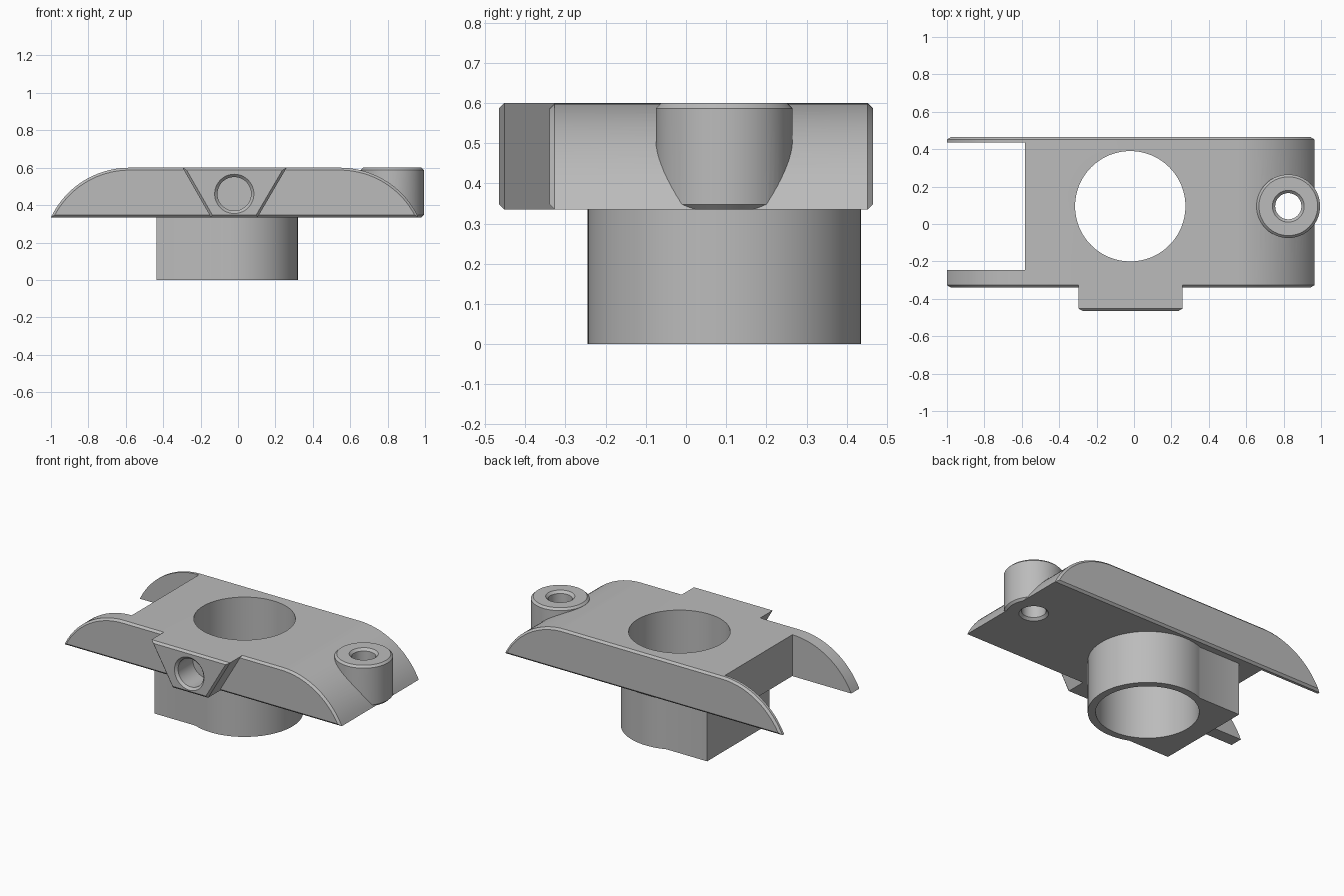
import bpy, bmesh, math
from mathutils import Vector

cube = bpy.data.objects.get("Cube")
if cube:
    bpy.data.objects.remove(cube)

# Shared sizes
BASE, TOP, EDGE = 0.335, 0.6, 0.013
BORE = Vector((-0.02, 0.095, 0))
BOSS = Vector((0.825, 0.095, 0))

gray = bpy.data.materials.new("plain gray")
gray.use_nodes = True
gray.diffuse_color = (0.5, 0.5, 0.5, 1)
gray.node_tree.nodes["Principled BSDF"].inputs["Base Color"].default_value = gray.diffuse_color


def loft(name, rings):
    """Closed solid skinned through rings of equal point count."""
    bm = bmesh.new()
    loops = [[bm.verts.new(p) for p in ring] for ring in rings]
    n = len(loops[0])
    for a, b in zip(loops, loops[1:]):
        for i in range(n):
            j = (i + 1) % n
            bm.faces.new((a[i], a[j], b[j], b[i]))
    bm.faces.new(loops[0])
    bm.faces.new(loops[-1])
    bmesh.ops.recalc_face_normals(bm, faces=bm.faces)
    mesh = bpy.data.meshes.new(name)
    bm.to_mesh(mesh)
    bm.free()
    mesh.materials.append(gray)
    obj = bpy.data.objects.new(name, mesh)
    bpy.context.collection.objects.link(obj)
    return obj


def inset(points, d):
    """Shrink a counter-clockwise 2D outline by d with mitred corners."""
    out = []
    for i, p in enumerate(points):
        a = (p - points[i - 1]).normalized()
        b = (points[(i + 1) % len(points)] - p).normalized()
        na, nb = Vector((-a.y, a.x)), Vector((-b.y, b.x))
        out.append(p + (na + nb) * d / (1 + na.dot(nb)))
    return out


def prism(name, outline, stations):
    """Extrude an xz outline through (y, inset) stations."""
    return loft(name, [[(p.x, y, p.y) for p in inset(outline, d)] for y, d in stations])


def turned(name, profile, center, sides=64, along_y=False):
    """Round solid from (radius, height) pairs."""
    rings = []
    for r, h in profile:
        ring = []
        for i in range(sides):
            t = math.tau * i / sides
            u, v = r * math.cos(t), r * math.sin(t)
            ring.append(center + Vector((u, h, v) if along_y else (u, v, h)))
        rings.append(ring)
    return loft(name, rings)


def box(name, x0, x1, y0, y1, z0, z1):
    return loft(name, [[(x0, y0, z), (x1, y0, z), (x1, y1, z), (x0, y1, z)] for z in (z0, z1)])


def combine(target, tool, operation):
    mod = target.modifiers.new(operation.lower(), "BOOLEAN")
    mod.operation, mod.solver, mod.object = operation, "EXACT", tool
    bpy.context.view_layer.objects.active = target
    bpy.ops.object.modifier_apply(modifier=mod.name)
    bpy.data.objects.remove(tool)


# Main plate with rounded-off ends
height, reach, steps = TOP - BASE, 0.42, 20
radius = (reach ** 2 + height ** 2) / (2 * height)
sweep = math.asin(reach / radius)
outline = []
for side, middle in ((1, 0.545), (-1, -0.58)):
    arc = []
    for i in range(steps + 1):
        a = sweep * (1 - i / steps)
        arc.append(Vector((middle + side * radius * math.sin(a), TOP - radius * (1 - math.cos(a)))))
    outline += arc if side > 0 else arc[::-1]
body = prism("bracket_body", outline,
             [(-0.34, EDGE), (-0.34 + EDGE, 0), (0.465 - EDGE, 0), (0.465, EDGE)])

# Open slot between the two end arms
combine(body, box("slot", -1.2, -0.582, -0.245, 0.435, 0.2, 0.8), "DIFFERENCE")

# Tapered lug on the front
lug_outline = [Vector(p) for p in ((-0.145, BASE), (0.105, BASE), (0.26, TOP), (-0.297, TOP))]
combine(body, prism("front_lug", lug_outline,
                    [(-0.465, EDGE), (-0.465 + EDGE, 0), (-0.29, 0)]), "UNION")

# Screw boss on the sloping end
combine(body, turned("screw_boss", [(0.157, BASE), (0.17, BASE + EDGE),
                                    (0.17, TOP - EDGE), (0.157, TOP)], BOSS), "UNION")

# Sleeve below the plate, squared off toward the slot
sleeve = turned("sleeve", [(0.34, 0), (0.34, 0.4)], BORE, 96)
combine(sleeve, box("sleeve_block", -0.437, -0.1, BORE.y - 0.315, BORE.y + 0.315, 0, 0.4), "UNION")
combine(body, sleeve, "UNION")

# Main bore, screw hole and blind front hole
combine(body, turned("bore", [(0.295, -0.2), (0.295, 0.8)], BORE, 96), "DIFFERENCE")
combine(body, turned("screw_hole", [(0.1, BASE - 0.015), (0.07, BASE + 0.015),
                                    (0.07, TOP - 0.015), (0.1, TOP + 0.015)], BOSS), "DIFFERENCE")
combine(body, turned("front_hole", [(0.12, -0.48), (0.09, -0.45), (0.09, -0.3)],
                     Vector((-0.02, 0, 0.46)), 48, True), "DIFFERENCE")

# Smooth curved walls, keep edges crisp
bpy.ops.object.select_all(action="DESELECT")
body.select_set(True)
bpy.context.view_layer.objects.active = body
bpy.ops.object.shade_smooth_by_angle(angle=math.radians(25))
